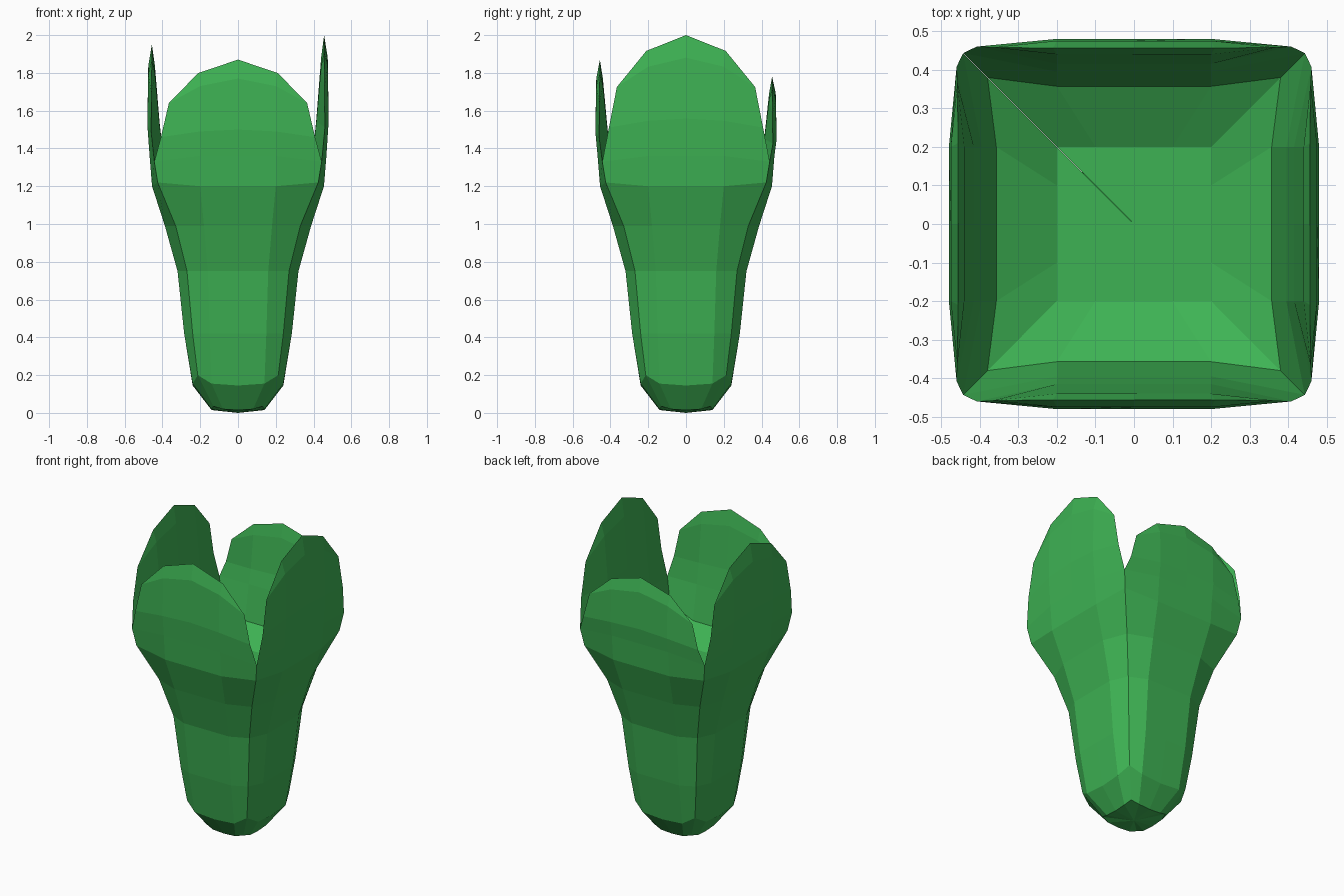
import bpy, bmesh, math
from mathutils import Matrix

cube = bpy.data.objects.get("Cube")
if cube:
    bpy.data.objects.remove(cube)

# One flat leaf colour
green = bpy.data.materials.new("leaf_green")
color = (0.048, 0.45, 0.088, 1)
green.diffuse_color = color
green.use_nodes = True
green.node_tree.nodes["Principled BSDF"].inputs["Base Color"].default_value = color

# Cross rows: half x, edge x, middle depth, edge depth, middle z, half z, edge z
STEM = [
    (0, 0, 0, 0, 0, 0, 0),
    (.08, .13, .14, .13, .015, .02, .035),
    (.14, .213, .24, .213, .145, .155, .2),
    (.15, .24, .285, .24, .42, .42, .42),
    (.16, .27, .32, .27, .75, .75, .75),
    (.18, .33, .387, .33, .99, .99, .99),
    (.2, .425, .455, .425, 1.2, 1.2, 1.22),
    (.2, .443, .468, .443, 1.36, 1.36, 1.33),
]
# Free upper part, stretched to each petal's height
TIP = [
    (.2, .408, .48, .46, 1.5, 1.49, 1.46),
    (.2, .366, .475, .458, 1.77, 1.73, 1.64),
    (.21, .366, .456, .458, 1.87, 1.8, 1.64),
    (.2, .366, .44, .458, 1.77, 1.73, 1.64),
    (.2, .408, .415, .46, 1.5, 1.49, 1.46),
]
# Inner wall and hollow floor
HOLLOW = [
    (.2, .443, .395, .443, 1.36, 1.36, 1.33),
    (.2, .38, .357, .38, 1.14, 1.14, 1.2),
    (.1, .2, .2, .2, 1.05, 1.05, 1.05),
    (0, 0, 0, 0, 1.05, 1.05, 1.05),
]
BASE, TOP = 1.2, 1.87


def stretch(row, height):
    k = (height - BASE) / (TOP - BASE)
    return row[:4] + tuple(BASE + (z - BASE) * k for z in row[4:])


def row_points(row):
    hx, ex, ym, ye, zm, zh, ze = row
    return [(-ex, -ye, ze), (-hx, -ym, zh), (0, -ym, zm), (hx, -ym, zh), (ex, -ye, ze)]


def petal(name, height, quarter):
    bm = bmesh.new()
    rows = STEM + [stretch(r, height) for r in TIP] + HOLLOW
    grid = [[bm.verts.new(p) for p in row_points(r)] for r in rows]
    for low, high in zip(grid, grid[1:]):
        for c in range(len(low) - 1):
            bm.faces.new((low[c], low[c + 1], high[c + 1], high[c]))
    bmesh.ops.remove_doubles(bm, verts=bm.verts[:], dist=0.001)
    bm.transform(Matrix.Rotation(quarter * math.pi / 2, 4, 'Z'))
    mesh = bpy.data.meshes.new(name)
    bm.to_mesh(mesh)
    bm.free()
    mesh.materials.append(green)
    obj = bpy.data.objects.new(name, mesh)
    bpy.context.collection.objects.link(obj)


# Four petals of different heights share the corners of the bud
for i, (name, height) in enumerate([("front_petal", 1.87), ("left_petal", 2.0),
                                    ("back_petal", 1.78), ("right_petal", 1.95)]):
    petal(name, height, i)
